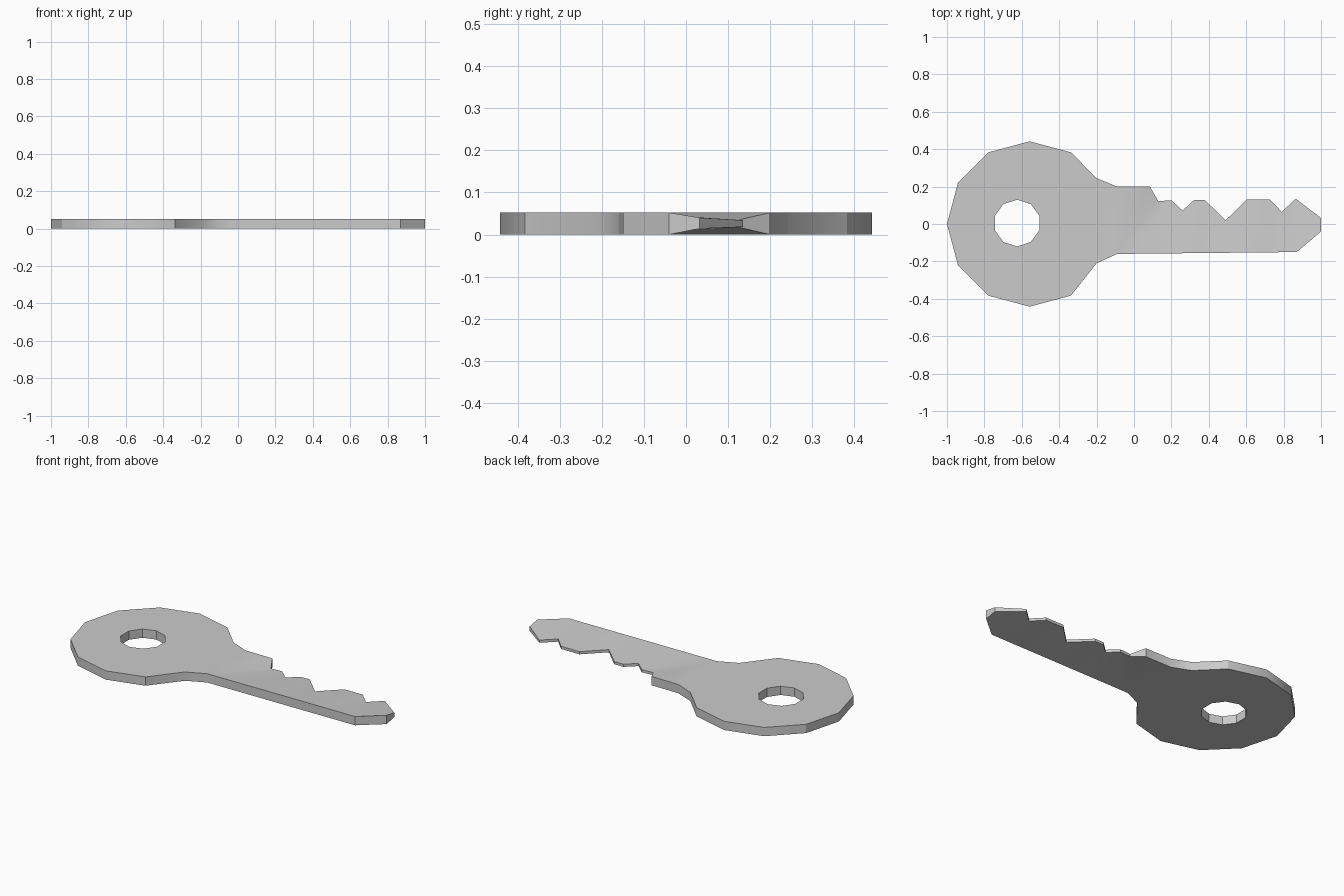
import bpy, bmesh, math

if "Cube" in bpy.data.objects:
    bpy.data.objects.remove(bpy.data.objects["Cube"])

T = 0.052                                   # key thickness
C = -0.558                                  # bow centre on x
bm = bmesh.new()
thin = {}                                   # vertex -> (low z, high z) on the ground edge


def vert(x, y):
    return bm.verts.new((x, y, 0))


def loop_edges(vs):
    return [bm.edges.new((vs[i], vs[(i + 1) % len(vs)])) for i in range(len(vs))]


# Bow: ten visible corners of a 12-gon, then the neck
bow = [vert(C + 0.442 * math.cos(math.radians(a)), 0.442 * math.sin(math.radians(a)))
       for a in range(60, 301, 30)]
neck = [vert(x, y) for x, y in [(-0.2, -0.21), (-0.09, -0.16), (-0.09, 0.2), (-0.2, 0.245)]]
hole = [vert(-0.625 + 0.125 * math.cos(math.radians(90 + 36 * i)),
             0.005 + 0.125 * math.sin(math.radians(90 + 36 * i))) for i in range(10)]
bmesh.ops.triangle_fill(bm, use_beauty=True, edges=loop_edges(bow + neck) + loop_edges(hole))

# Blade: tooth edge joined to the straight edge by a strip
shoulder = vert(0.085, 0.2)
teeth = [vert(x, y) for x, y in [
    (0.13, 0.122), (0.2, 0.127), (0.26, 0.072), (0.32, 0.127), (0.38, 0.127), (0.49, 0.02),
    (0.605, 0.132), (0.725, 0.132), (0.79, 0.065), (0.865, 0.135)]]
n = len(teeth) - 1
back = [neck[1]] + [vert(-0.09 + 0.96 * i / n, -0.16 + 0.01 * i / n) for i in range(1, n + 1)]
bm.faces.new((back[0], shoulder, neck[2]))
bm.faces.new((back[0], teeth[0], shoulder))
for i in range(n):
    bm.faces.new((back[i], back[i + 1], teeth[i + 1], teeth[i]))

# Tip
tip_low, tip_high = vert(1, -0.04), vert(1, 0.032)
bm.faces.new((back[-1], tip_low, tip_high, teeth[-1]))
for v in teeth:
    thin[v] = (0.018, 0.034)
thin[tip_high] = (0.014, 0.04)

# Second side and walls; the tooth edge is thinner than the rest
base = list(bm.verts)
rim = [e for e in bm.edges if e.is_boundary]
top = {}
for v in base:
    low, high = thin.get(v, (0, T))
    v.co.z = low
    top[v] = bm.verts.new((v.co.x, v.co.y, high))
for f in list(bm.faces):
    bm.faces.new([top[v] for v in f.verts])
for e in rim:
    a, b = e.verts
    bm.faces.new((a, b, top[b], top[a]))
bmesh.ops.recalc_face_normals(bm, faces=bm.faces)

mesh = bpy.data.meshes.new("key")
bm.to_mesh(mesh)
bm.free()
key = bpy.data.objects.new("key", mesh)
bpy.context.collection.objects.link(key)
bpy.context.view_layer.objects.active = key
key.select_set(True)
bpy.ops.object.shade_smooth_by_angle(angle=math.radians(30))
